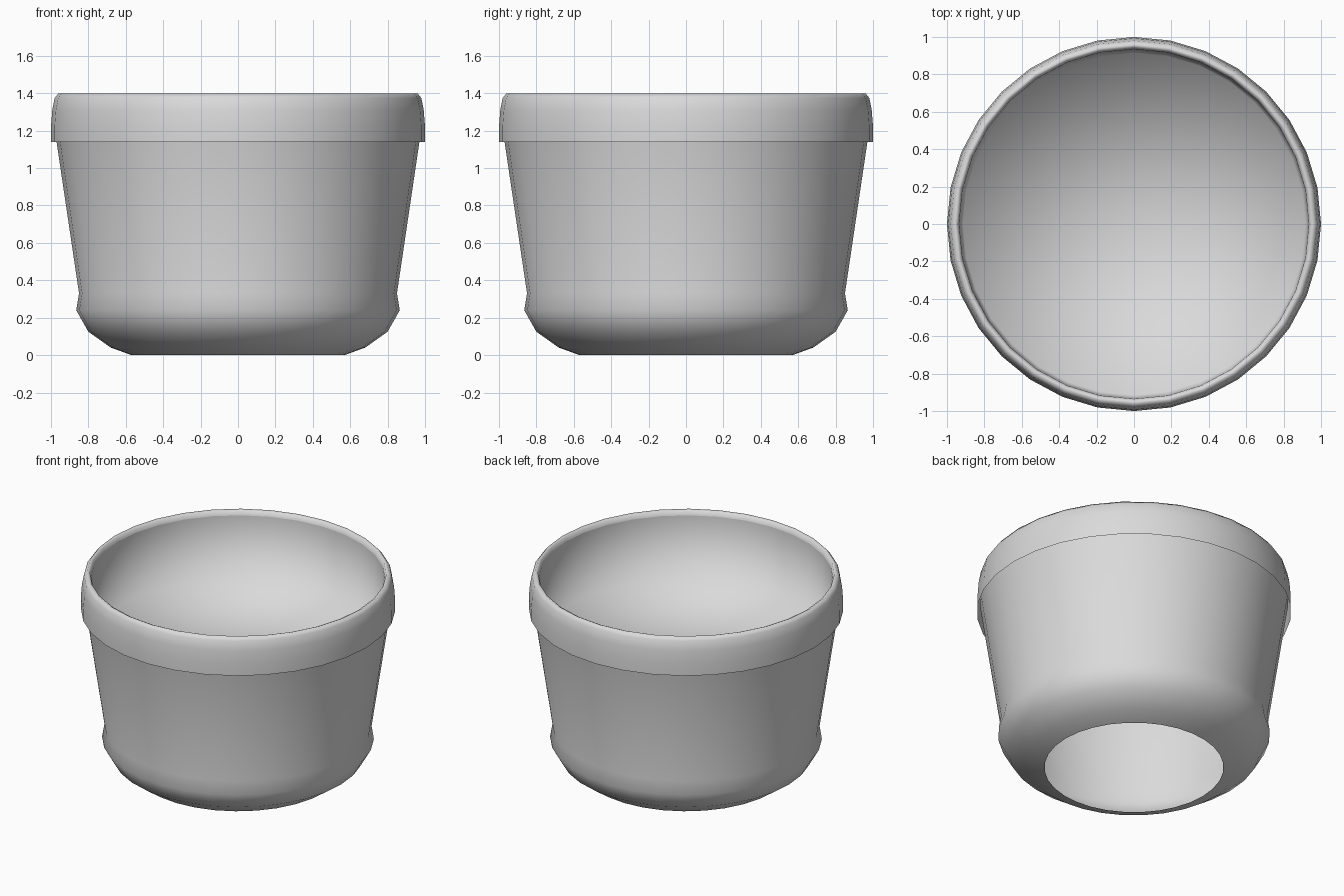
import bpy
import bmesh
import math

SIDES = 32

cube = bpy.data.objects.get("Cube")
if cube:
    bpy.data.objects.remove(cube, do_unlink=True)

grey = bpy.data.materials.new("light grey")
grey.use_nodes = True
colour = (0.7, 0.7, 0.7, 1)
grey.diffuse_color = colour
grey.node_tree.nodes["Principled BSDF"].inputs["Base Color"].default_value = colour


def lathe(name, profile, inward=False):
    """Spin an (r, z) profile about the z axis."""
    bm = bmesh.new()
    points = [bm.verts.new((r, 0, z)) for r, z in profile]
    edges = [bm.edges.new(pair) for pair in zip(points, points[1:])]
    bmesh.ops.spin(bm, geom=points + edges, cent=(0, 0, 0), axis=(0, 0, 1),
                   angle=math.tau, steps=SIDES)
    bmesh.ops.remove_doubles(bm, verts=bm.verts, dist=0.0005)
    bm.normal_update()
    # Turn the surface towards the outside, or towards the axis for a liner
    lean = sum(f.normal.dot(f.calc_center_median().xy.to_3d()) for f in bm.faces)
    if (lean < 0) != inward:
        bmesh.ops.reverse_faces(bm, faces=bm.faces)
    mesh = bpy.data.meshes.new(name)
    bm.to_mesh(mesh)
    bm.free()
    mesh.materials.append(grey)
    obj = bpy.data.objects.new(name, mesh)
    bpy.context.collection.objects.link(obj)
    bpy.ops.object.select_all(action="DESELECT")
    obj.select_set(True)
    bpy.context.view_layer.objects.active = obj
    bpy.ops.object.shade_smooth_by_angle(angle=math.radians(120))


# Pot wall: open foot, rounded base, pinched waist, taper running up under the collar
lathe("pot_wall", [
    (0.57, 0), (0.68, 0.04), (0.80, 0.125), (0.865, 0.24), (0.85, 0.33),
    (0.97, 1.14), (0.985, 1.24),
])

# Collar: open skirt rising into a rolled lip
lathe("collar", [
    (1.0, 1.14), (1.0, 1.22), (0.993, 1.31), (0.98, 1.375), (0.96, 1.4),
    (0.943, 1.392), (0.935, 1.365),
])

# Inside: a near-upright liner wall closed by a flat floor, softly shaded together
lathe("inner_liner", [(0.935, 1.365), (0.915, 0.93), (0, 0.93)], inward=True)
